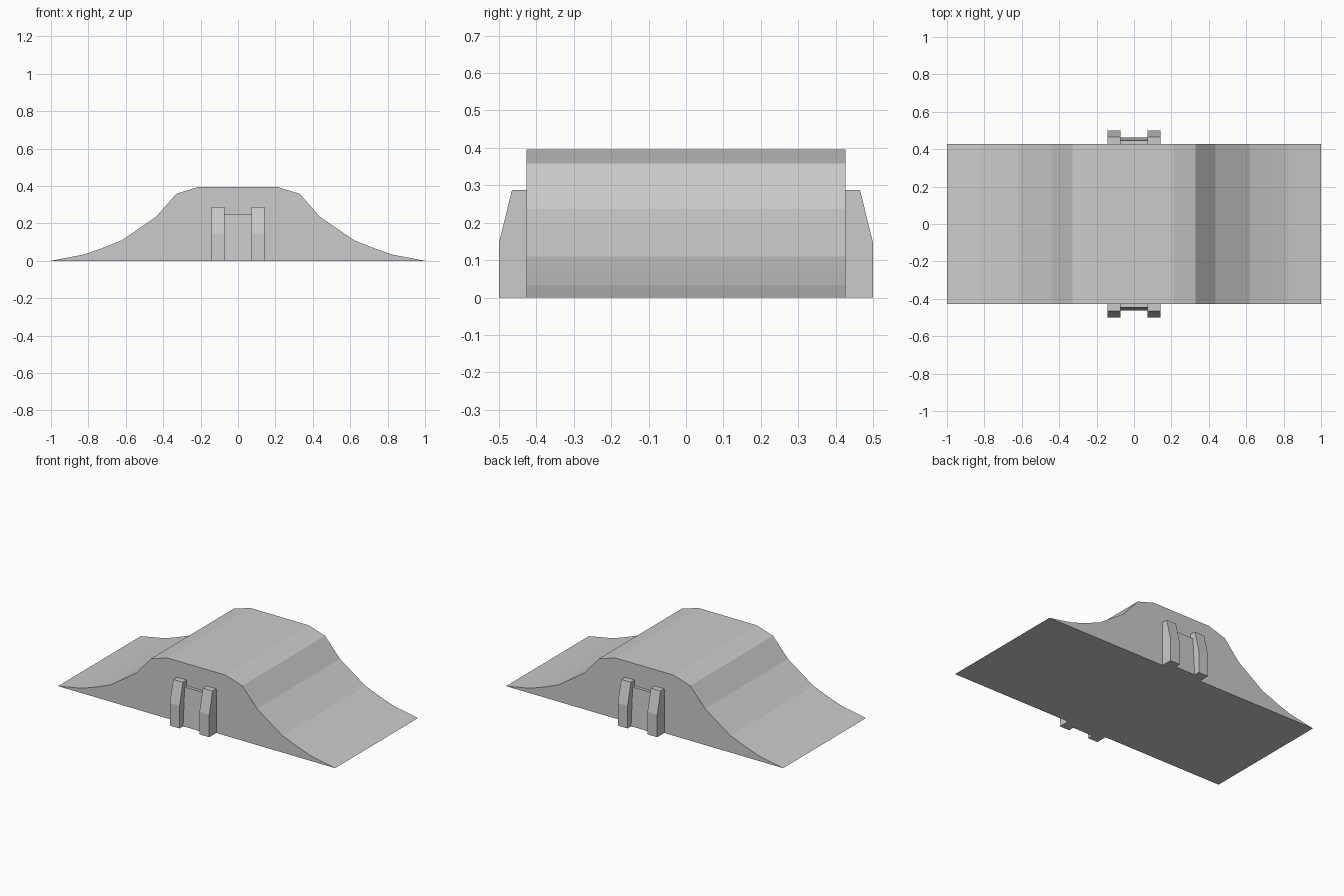
import bpy

if "Cube" in bpy.data.objects:
    bpy.data.objects.remove(bpy.data.objects["Cube"])


def extrude(name, profile, axis, lo, hi):
    """Closed prism: a 2D profile (h, z) swept along 'x' or 'y' from lo to hi."""
    def point(h, z, d):
        return (d, h, z) if axis == 'x' else (h, d, z)
    n = len(profile)
    verts = [point(h, z, d) for d in (lo, hi) for h, z in profile]
    faces = [tuple(range(n)), tuple(reversed(range(n, 2 * n)))]
    faces += [(i, i + n, (i + 1) % n + n, (i + 1) % n) for i in range(n)]
    if axis == 'x':
        faces = [f[::-1] for f in faces]
    mesh = bpy.data.meshes.new(name)
    mesh.from_pydata(verts, [], faces)
    mesh.update()
    obj = bpy.data.objects.new(name, mesh)
    bpy.context.collection.objects.link(obj)
    # Make every face point outward
    import bmesh
    bm = bmesh.new()
    bm.from_mesh(mesh)
    bmesh.ops.recalc_face_normals(bm, faces=bm.faces)
    bm.to_mesh(mesh)
    bm.free()
    return obj


def mirror(obj, x, y):
    mod = obj.modifiers.new("Mirror", 'MIRROR')
    mod.use_axis = (x, y, False)
    mod.use_mirror_merge = False


# Ramp body: symmetric hump with concave slopes
half = [(1, 0), (0.825, 0.033), (0.73, 0.066), (0.62, 0.11),
        (0.437, 0.236), (0.33, 0.358), (0.21, 0.395)]
extrude("ramp_body", half + [(-x, z) for x, z in reversed(half)], 'y', -0.427, 0.427)

# Four tapered side posts
post = extrude("side_posts",
               [(-0.425, 0), (-0.5, 0), (-0.5, 0.146), (-0.465, 0.288), (-0.425, 0.288)],
               'x', 0.072, 0.142)
mirror(post, True, True)

# Slightly sloped panel between each pair of posts
panel = extrude("side_panels",
                [(-0.425, 0), (-0.463, 0), (-0.447, 0.25), (-0.425, 0.25)],
                'x', -0.072, 0.072)
mirror(panel, False, True)
